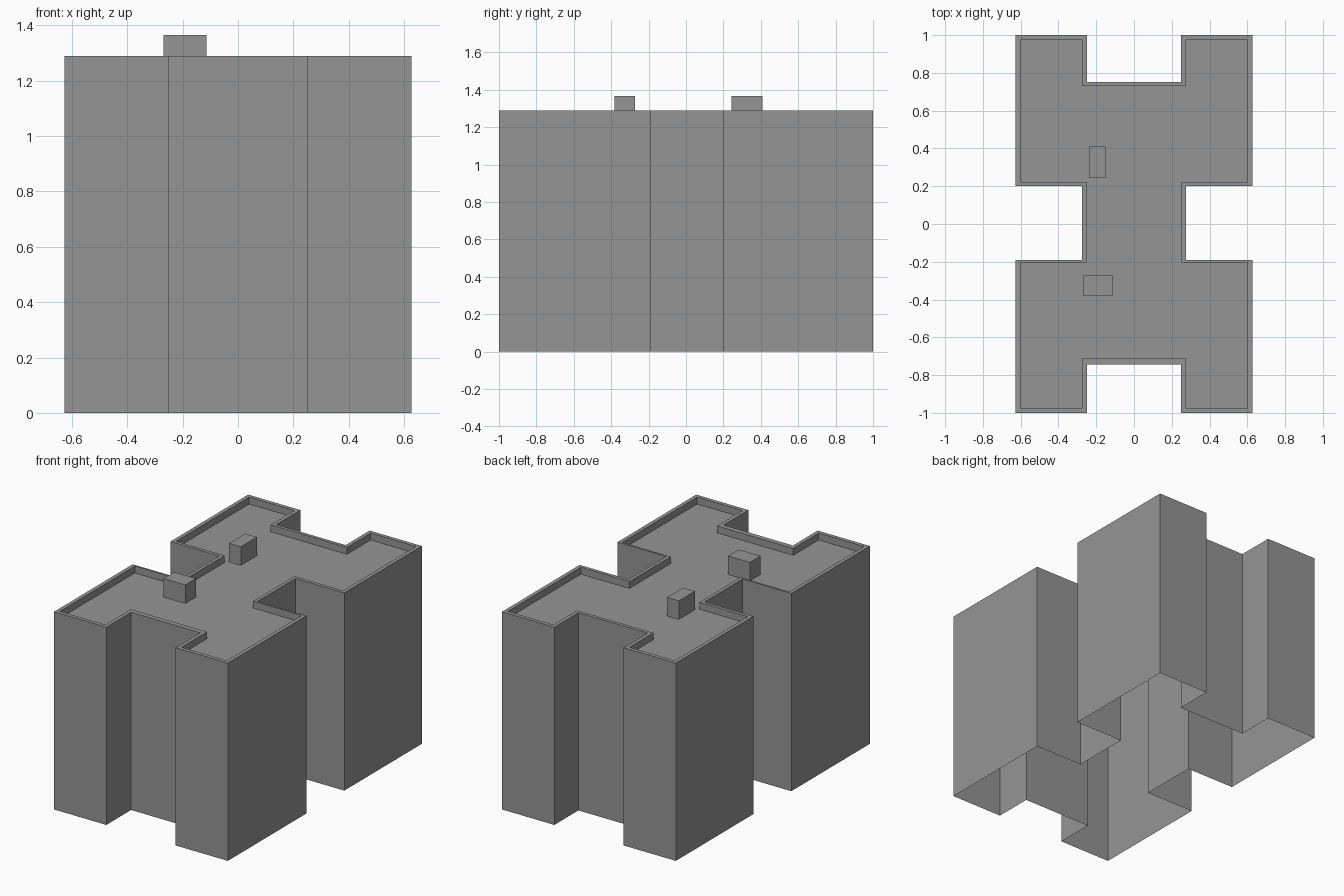
import bpy, bmesh

if "Cube" in bpy.data.objects:
    bpy.data.objects.remove(bpy.data.objects["Cube"])

grey = bpy.data.materials.new("plain grey")
grey.diffuse_color = (0.3, 0.3, 0.3, 1)
grey.use_nodes = True
grey.node_tree.nodes["Principled BSDF"].inputs["Base Color"].default_value = grey.diffuse_color

TOP, ROOF = 1.29, 1.245


def finish(name, bm):
    bm.normal_update()
    mesh = bpy.data.meshes.new(name)
    bm.to_mesh(mesh)
    bm.free()
    mesh.materials.append(grey)
    obj = bpy.data.objects.new(name, mesh)
    bpy.context.collection.objects.link(obj)
    return obj


def outline(w, n, k, ys):
    """Double-H plan: half width w, end notch half width n, neck half width k."""
    f, nf, sf, sb, nb, b = ys
    return [(-w, f), (-n, f), (-n, nf), (n, nf), (n, f), (w, f),
            (w, sf), (k, sf), (k, sb), (w, sb),
            (w, b), (n, b), (n, nb), (-n, nb), (-n, b), (-w, b),
            (-w, sb), (-k, sb), (-k, sf), (-w, sf)]


def ring(bm, pts, z):
    return [bm.verts.new((x, y, z)) for x, y in pts]


def bridge(bm, a, b):
    for i in range(len(a)):
        j = (i + 1) % len(a)
        bm.faces.new((a[i], a[j], b[j], b[i]))


# Building shell: outer walls, parapet rim, inner parapet, sunken roof (open below)
outer = outline(0.627, 0.25, 0.275, (-1, -0.745, -0.19, 0.2, 0.752, 1))
inner = outline(0.602, 0.275, 0.252, (-0.975, -0.712, -0.203, 0.223, 0.73, 0.975))
bm = bmesh.new()
rings = [ring(bm, outer, 0), ring(bm, outer, TOP),
         ring(bm, inner, TOP), ring(bm, inner, ROOF)]
for lower, upper in zip(rings, rings[1:]):
    bridge(bm, lower, upper)
bm.faces.new(rings[-1])
finish("building_shell", bm)


# Rooftop boxes standing on the sunken roof
def roof_box(name, x0, x1, y0, y1, top=1.366):
    bm = bmesh.new()
    plan = [(x0, y0), (x1, y0), (x1, y1), (x0, y1)]
    low, high = ring(bm, plan, ROOF), ring(bm, plan, top)
    bridge(bm, low, high)
    bm.faces.new(high)
    finish(name, bm)


roof_box("rear_roof_box", -0.235, -0.15, 0.243, 0.41)
roof_box("front_roof_box", -0.27, -0.113, -0.382, -0.272)
